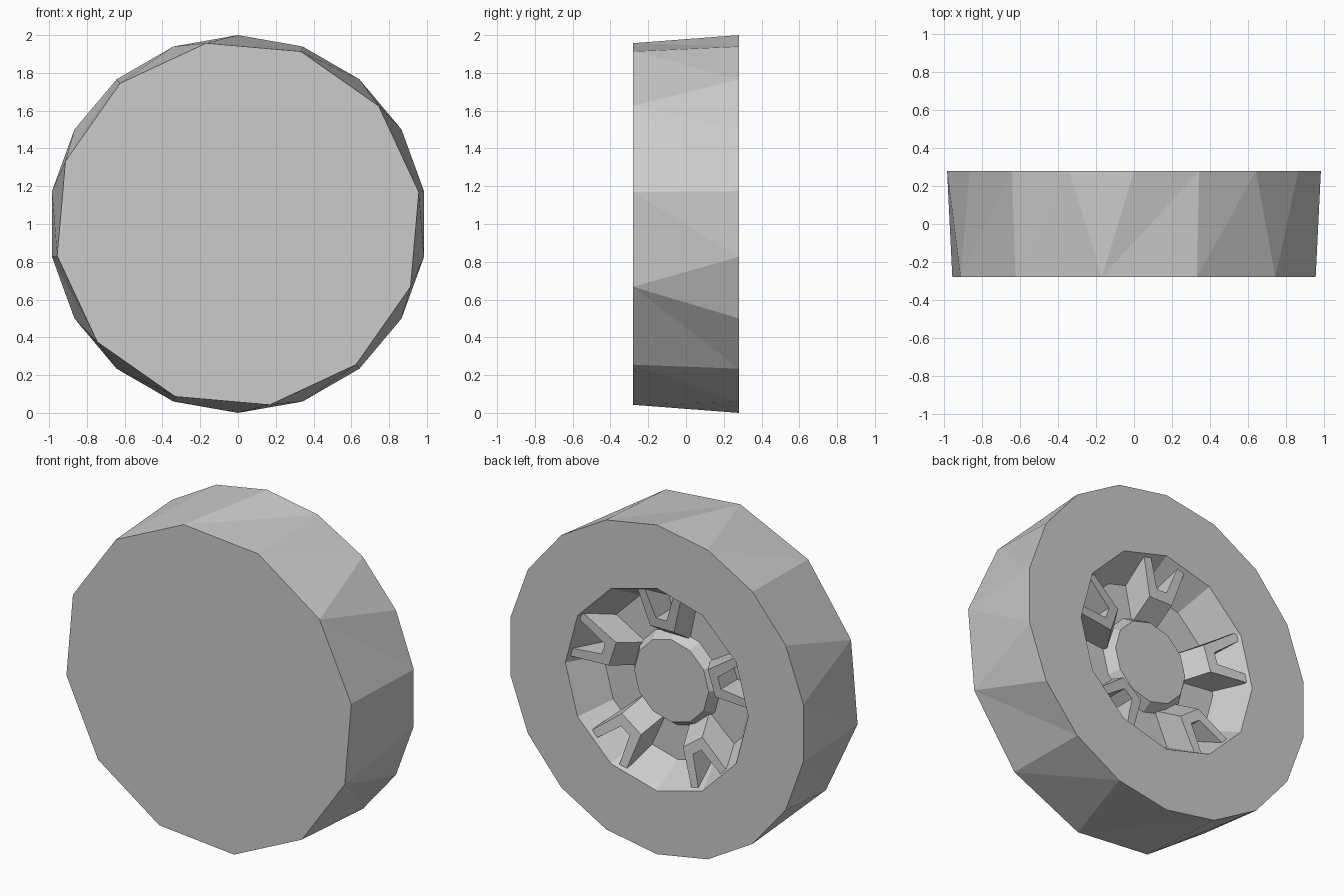
import bpy, bmesh
from math import sin, cos, radians
from mathutils import Matrix, Vector

if "Cube" in bpy.data.objects:
    bpy.data.objects.remove(bpy.data.objects["Cube"], do_unlink=True)

grey = bpy.data.materials.new("plain_grey")
grey.use_nodes = True
COLOUR = (0.6, 0.6, 0.6, 1)
grey.diffuse_color = COLOUR
grey.node_tree.nodes["Principled BSDF"].inputs["Base Color"].default_value = COLOUR

BACK, FRONT, FLOOR = 0.28, -0.28, 0.08


def finish(bm, name):
    bmesh.ops.recalc_face_normals(bm, faces=bm.faces)
    mesh = bpy.data.meshes.new(name)
    bm.to_mesh(mesh)
    bm.free()
    mesh.materials.append(grey)
    obj = bpy.data.objects.new(name, mesh)
    bpy.context.collection.objects.link(obj)
    return obj


def ring(bm, count, radius, y, start=0):
    angles = [radians(start + 360 * i / count) for i in range(count)]
    return [bm.verts.new((radius * cos(a), y, 1 + radius * sin(a))) for a in angles]


def ring_edges(bm, verts):
    pairs = zip(verts, verts[1:] + verts[:1])
    return [bm.edges.get(p) or bm.edges.new(p) for p in pairs]


# Tyre body: twelve-sided front, eighteen-sided back, triangulated tread
bm = bmesh.new()
front = ring(bm, 12, 0.972, FRONT, 10)
back = ring(bm, 18, 1.0, BACK, 10)
bm.faces.new(front)
for s in range(6):
    f = [front[(2 * s + i) % 12] for i in range(3)]
    b = [back[(3 * s + i) % 18] for i in range(4)]
    for tri in ((f[0], f[1], b[0]), (f[1], b[0], b[1]), (f[1], b[1], b[2]),
                (f[1], f[2], b[2]), (f[2], b[2], b[3])):
        bm.faces.new(tri)

# Dish wall, floor and raised hub
rings = [ring(bm, 12, r, y) for r, y in
         ((0.615, BACK), (0.5, FLOOR), (0.29, FLOOR), (0.25, 0.14))]
for a, b in zip(rings, rings[1:]):
    for i in range(12):
        j = (i + 1) % 12
        bm.faces.new((a[i], a[j], b[j], b[i]))
bm.faces.new(rings[-1])

# Flat back sidewall around the dish
bmesh.ops.triangle_fill(bm, use_beauty=True, normal=Vector((0, 1, 0)),
                        edges=ring_edges(bm, back) + ring_edges(bm, rings[0]))
finish(bm, "wheel_body")

# Forked spokes: U outline as (radius, offset), sloping down onto the hub
HALF = [(0.62, 0.16), (0.35, 0.08), (0.41, 0.035), (0.62, 0.11)]


def spoke(angle, name):
    bm = bmesh.new()
    sides = []
    for sign in (1, -1):
        top = [bm.verts.new((r, 0.265 - (0.62 - r) * 0.13, sign * w)) for r, w in HALF]
        low = [bm.verts.new((0.24 if i == 1 else r, FLOOR - 0.02, sign * w))
               for i, (r, w) in enumerate(HALF)]
        bm.faces.new(top)
        bm.faces.new(low)
        for i in (0, 2, 3):
            j = (i + 1) % 4
            bm.faces.new((top[i], top[j], low[j], low[i]))
        sides.append((top, low))
    # Bridge the two prongs at the inner end
    (t, l), (u, m) = sides
    for quad in ((t[1], t[2], u[2], u[1]), (l[1], l[2], m[2], m[1]),
                 (t[1], u[1], m[1], l[1]), (t[2], u[2], m[2], l[2])):
        bm.faces.new(quad)
    turn = Matrix.Translation((0, 0, 1)) @ Matrix.Rotation(-radians(angle), 4, "Y")
    bmesh.ops.transform(bm, matrix=turn, verts=bm.verts)
    finish(bm, name)


for k in range(5):
    spoke(90 + 72 * k, f"spoke_{k + 1}")
